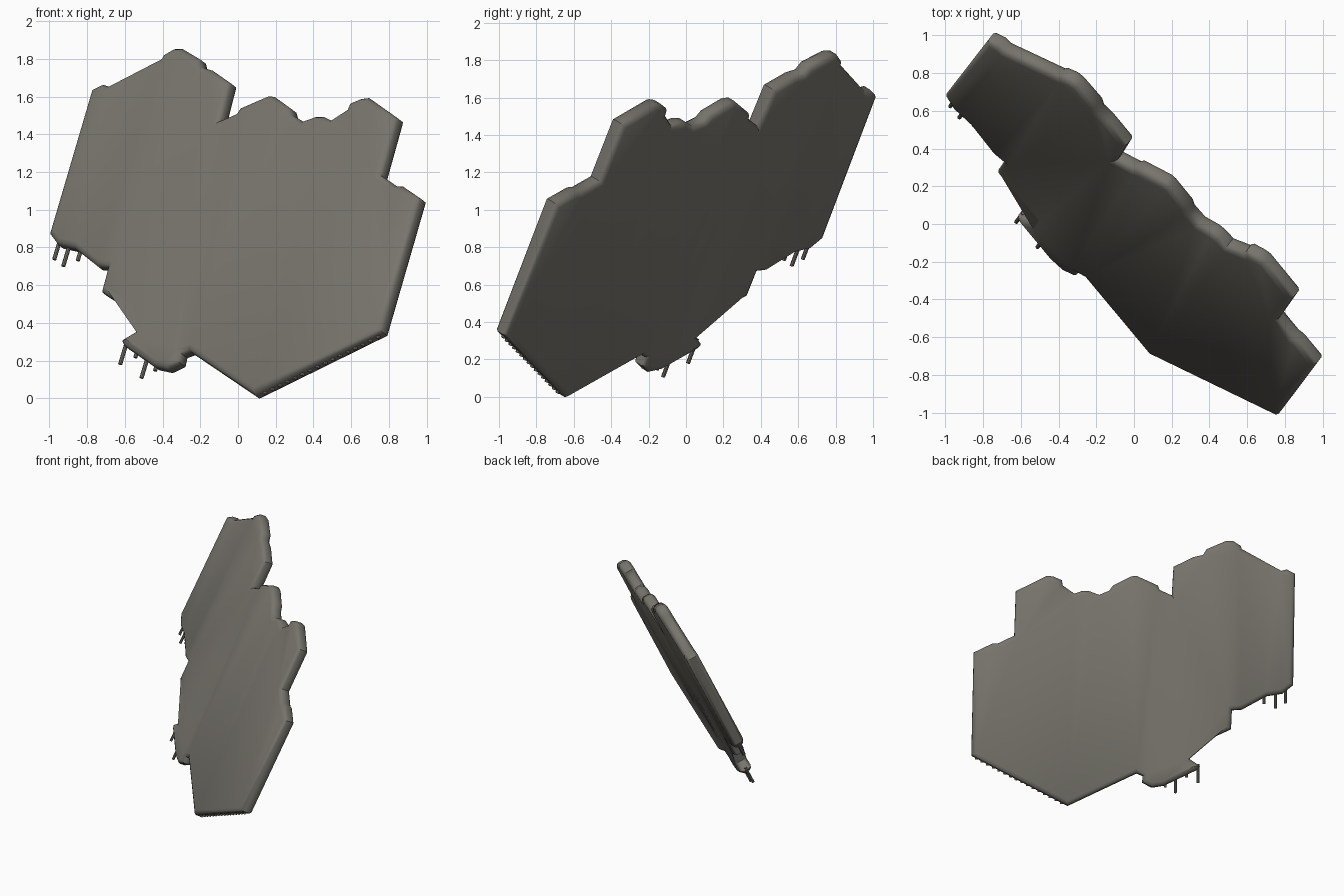
import bpy, bmesh, math
from mathutils import Vector

if "Cube" in bpy.data.objects:
    bpy.data.objects.remove(bpy.data.objects["Cube"])

# Slanted plane the slab lies in: y = A + B*x + C*z
A, B, C = -0.59, -0.785, 0.61
FRONT = Vector((B, -1, C)).normalized()
U = Vector((1, B, 0)).normalized()
V = FRONT.cross(U)
ORIGIN = Vector((0, A, 0))

stone = bpy.data.materials.new("warm_grey")
stone.diffuse_color = (0.185, 0.175, 0.15, 1)
stone.use_nodes = True
stone.node_tree.nodes["Principled BSDF"].inputs["Base Color"].default_value = stone.diffuse_color


def on_plane(x, z):
    return Vector((x, A + B * x + C * z, z))


def to_uv(p):
    q = on_plane(*p) - ORIGIN
    return Vector((q.dot(U), q.dot(V)))


def inset(pts, d):
    """Move a counter-clockwise outline inwards by d."""
    out = []
    for i, p in enumerate(pts):
        e1 = (p - pts[i - 1]).normalized()
        e2 = (pts[(i + 1) % len(pts)] - p).normalized()
        n1, n2 = Vector((-e1.y, e1.x)), Vector((-e2.y, e2.x))
        m = (n1 + n2).normalized()
        out.append(p + m * d / max(m.dot(n1), 0.6))
    return out


def finish(bm, name):
    bmesh.ops.recalc_face_normals(bm, faces=bm.faces[:])
    me = bpy.data.meshes.new(name)
    bm.to_mesh(me)
    bm.free()
    me.materials.append(stone)
    ob = bpy.data.objects.new(name, me)
    bpy.context.collection.objects.link(ob)
    bpy.ops.object.select_all(action='DESELECT')
    ob.select_set(True)
    bpy.context.view_layer.objects.active = ob
    bpy.ops.object.shade_smooth_by_angle(angle=math.radians(40))
    return ob


# Slab outline, seen from the front as (x, z)
outline = [
    (.10, .005), (.78, .34), (.985, 1.05), (.89, 1.115), (.86, 1.115),
    (.78, 1.17), (.865, 1.475), (.71, 1.585), (.67, 1.58), (.61, 1.555),
    (.595, 1.52), (.51, 1.465), (.47, 1.485), (.43, 1.485), (.36, 1.46),
    (.31, 1.49), (.30, 1.525), (.21, 1.59), (.18, 1.595), (.03, 1.53),
    (.01, 1.50), (-.07, 1.465), (-.02, 1.66), (-.12, 1.73), (-.17, 1.745),
    (-.18, 1.785), (-.28, 1.845), (-.32, 1.845), (-.38, 1.81), (-.39, 1.79),
    (-.67, 1.645), (-.70, 1.655), (-.76, 1.625), (-.985, .86), (-.94, .80),
    (-.85, .78), (-.73, .685), (-.675, .68), (-.71, .55), (-.51, .42),
    (-.53, .34), (-.605, .295), (-.59, .265), (-.43, .155), (-.36, .14),
    (-.29, .175), (-.28, .22), (-.24, .235)]
base = [to_uv(p) for p in outline]

# Slab with rounded rims: rings of (inset, height along the front normal)
rings = [(.034, .048), (.014, .038), (.003, .022),
         (.003, -.022), (.014, -.038), (.034, -.048)]
bm = bmesh.new()
loops = []
for d, h in rings:
    loops.append([bm.verts.new(ORIGIN + U * q.x + V * q.y + FRONT * h)
                  for q in inset(base, d)])
for lo, hi in zip(loops, loops[1:]):
    for i in range(len(lo)):
        bm.faces.new((lo[i - 1], lo[i], hi[i], hi[i - 1]))
caps = [bm.faces.new(loops[0]), bm.faces.new(loops[-1])]
bmesh.ops.triangulate(bm, faces=caps)
finish(bm, "slab")


def rod(name, top, tip, r):
    a, b = on_plane(*top), on_plane(*tip)
    bm = bmesh.new()
    bmesh.ops.create_cone(bm, cap_ends=True, segments=8, radius1=r,
                          radius2=r, depth=(b - a).length)
    bm.transform((b - a).to_track_quat('Z', 'Y').to_matrix().to_4x4())
    bmesh.ops.translate(bm, verts=bm.verts[:], vec=(a + b) / 2)
    finish(bm, name)


# Thin pegs hanging below the two ledges: (x, z of the tip, length in z)
pegs = [(-.975, .735, .11), (-.927, .70, .13), (-.85, .73, .09),
        (-.625, .18, .13), (-.512, .107, .13), (-.44, .145, .06),
        (-.545, .215, .05)]
for i, (x, z, h) in enumerate(pegs):
    rod(f"hanging_peg_{i}", (x + .3 * h, z + h), (x, z), .011)

# Small studs along the lower edge
for i in range(16):
    t = (i + 1) / 17
    x, z = .10 + .68 * t, .005 + .335 * t
    rod(f"edge_stud_{i}", (x + .01, z + .03), (x, z - .004), .012)
